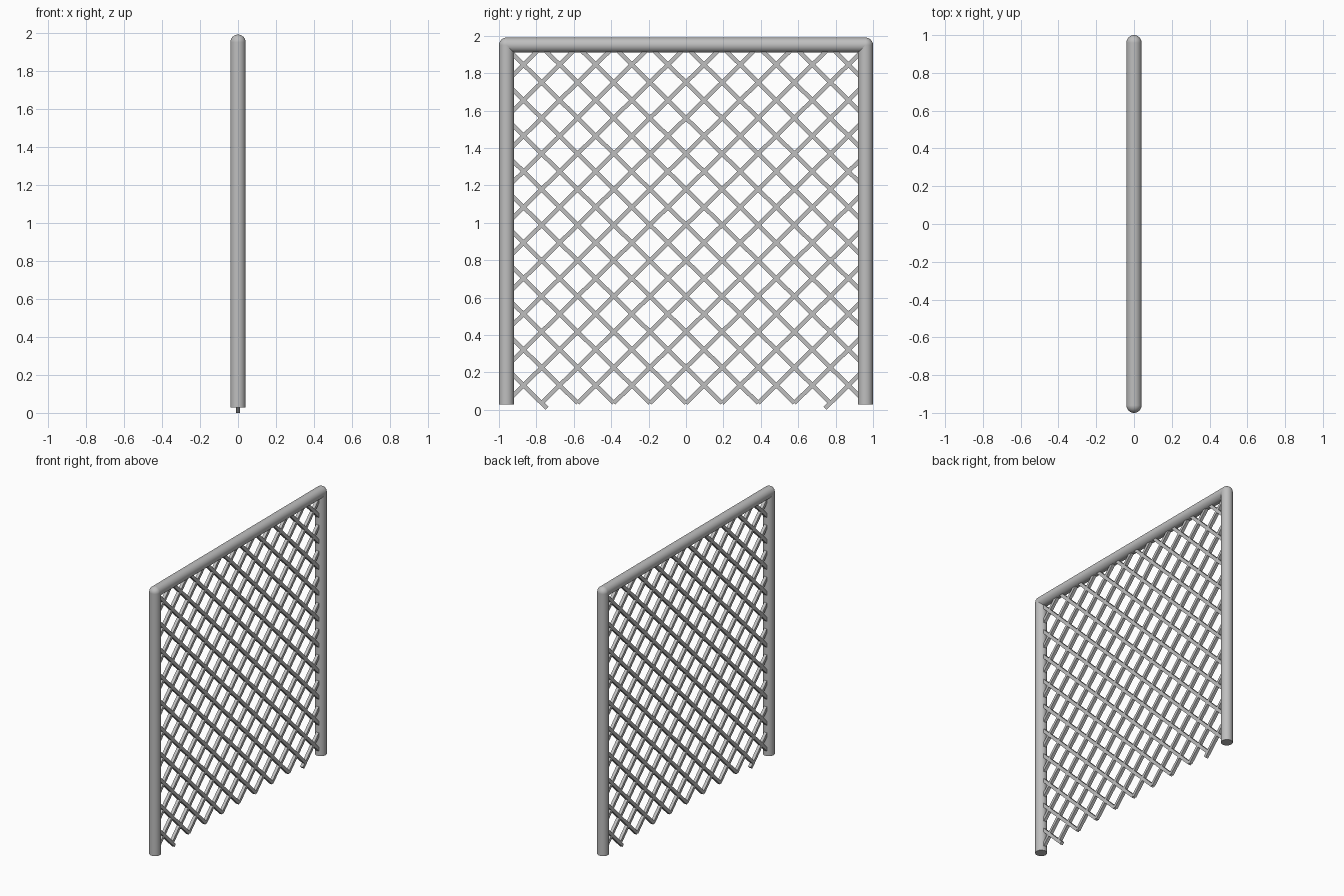
import bpy
import math
from mathutils import Quaternion, Vector

cube = bpy.data.objects.get("Cube")
if cube:
    bpy.data.objects.remove(cube, do_unlink=True)

metal = bpy.data.materials.new("galvanised_grey")
metal.use_nodes = True
GREY = (0.52, 0.52, 0.52, 1)
metal.diffuse_color = GREY
metal.node_tree.nodes["Principled BSDF"].inputs["Base Color"].default_value = GREY

PIPE_R, WIRE_R = 0.04, 0.016
POST_Y, RAIL_Z, POST_BASE = 0.96, 1.95, 0.028
PITCH, SLOPE, NET_BASE, STUB = 0.193, 0.987, 0.036, 0.028
QUARTER_TWIST = Quaternion((0, 0, 1), math.pi / 4)


def finish(obj, name):
    obj.name = name
    obj.data.materials.append(metal)
    bpy.ops.object.shade_smooth_by_angle()


def rod(name, start, end, radius, sides):
    """Bar between two points, twisted so that four-sided bars lie flat."""
    a, b = Vector(start), Vector(end)
    turn = (b - a).to_track_quat("Z", "Y") @ QUARTER_TWIST
    bpy.ops.mesh.primitive_cylinder_add(
        vertices=sides, radius=radius, depth=(b - a).length,
        location=(a + b) / 2, rotation=turn.to_euler())
    finish(bpy.context.object, name)


# Pipe frame: two posts, a top rail and rounded corners
for side, label in ((-1, "front"), (1, "back")):
    y = side * POST_Y
    rod(label + "_post", (0, y, POST_BASE), (0, y, RAIL_Z), PIPE_R, 32)
    bpy.ops.mesh.primitive_uv_sphere_add(
        segments=32, ring_count=16, radius=PIPE_R, location=(0, y, RAIL_Z))
    finish(bpy.context.object, label + "_corner")
rod("top_rail", (0, -POST_Y, RAIL_Z), (0, POST_Y, RAIL_Z), PIPE_R, 32)

# Square diagonal wires, clipped to the frame and mirrored to make the mesh
for k in range(-14, 5):
    foot = k * PITCH
    y0 = max(-POST_Y, foot)
    y1 = min(POST_Y, foot + (RAIL_Z - NET_BASE) / SLOPE)
    if k == 4:  # the outermost wire hangs a little lower
        y0 -= STUB
    z0 = NET_BASE + SLOPE * (y0 - foot)
    z1 = NET_BASE + SLOPE * (y1 - foot)
    for side, label in ((1, "rising"), (-1, "falling")):
        rod(f"{label}_wire_{k + 15}",
            (0, side * y0, z0), (0, side * y1, z1), WIRE_R, 4)
